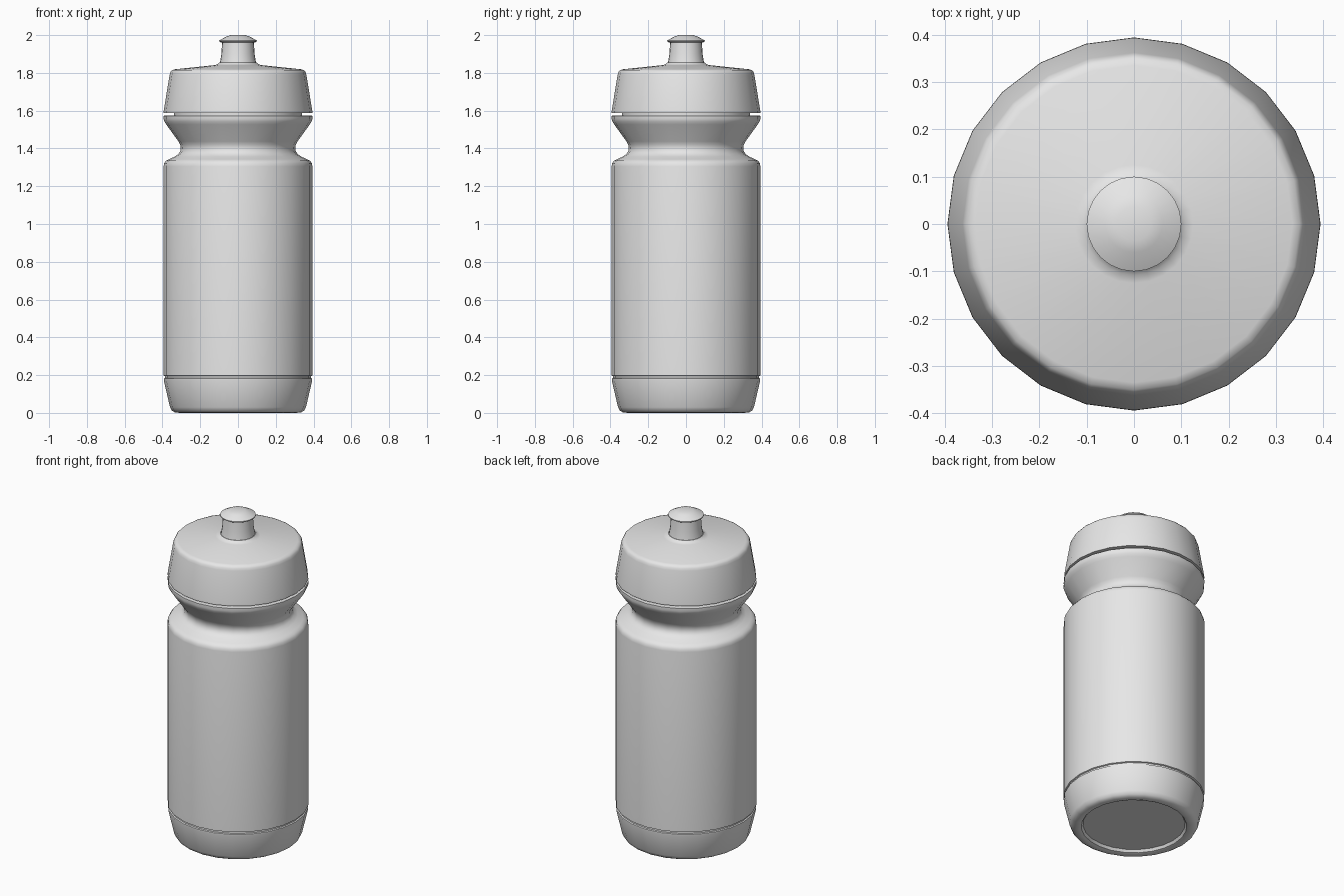
import bpy, bmesh, math

if "Cube" in bpy.data.objects:
    bpy.data.objects.remove(bpy.data.objects["Cube"])

SIDES = 24

grey = bpy.data.materials.new("light_grey_plastic")
grey.use_nodes = True
grey.diffuse_color = (0.8, 0.8, 0.8, 1)
grey.node_tree.nodes["Principled BSDF"].inputs["Base Color"].default_value = (0.8, 0.8, 0.8, 1)


def lathe(name, profile, angle=35):
    """Revolve (radius, height) points around z; radius 0 closes an end."""
    bm = bmesh.new()
    rings = []
    for r, z in profile:
        if r == 0:
            rings.append([bm.verts.new((0, 0, z))] * SIDES)
        else:
            rings.append([bm.verts.new((r * math.cos(2 * math.pi * i / SIDES),
                                        r * math.sin(2 * math.pi * i / SIDES), z))
                          for i in range(SIDES)])
    for low, high in zip(rings, rings[1:]):
        for i in range(SIDES):
            j = (i + 1) % SIDES
            bm.faces.new(dict.fromkeys((low[i], low[j], high[j], high[i])))
    bmesh.ops.recalc_face_normals(bm, faces=bm.faces)
    mesh = bpy.data.meshes.new(name)
    bm.to_mesh(mesh)
    bm.free()
    mesh.materials.append(grey)
    obj = bpy.data.objects.new(name, mesh)
    bpy.context.collection.objects.link(obj)
    bpy.ops.object.select_all(action='DESELECT')
    obj.select_set(True)
    bpy.context.view_layer.objects.active = obj
    bpy.ops.object.shade_smooth_by_angle(angle=math.radians(angle))
    return obj


# Bottle: recessed foot, base band, groove, straight wall, pinched grip, collar
lathe("bottle_body", [
    (0, 0.02), (0.285, 0.02), (0.295, 0.005), (0.31, 0.0), (0.335, 0.003),
    (0.35, 0.012), (0.36, 0.03), (0.393, 0.172), (0.393, 0.182),
    (0.386, 0.185), (0.386, 0.194), (0.394, 0.197),
    (0.394, 1.305), (0.391, 1.322), (0.381, 1.335), (0.365, 1.343),
    (0.335, 1.357), (0.316, 1.370), (0.306, 1.385), (0.303, 1.402),
    (0.306, 1.420), (0.315, 1.437), (0.380, 1.527), (0.390, 1.543),
    (0.394, 1.556), (0.394, 1.573), (0.34, 1.575), (0.34, 1.60), (0, 1.60)])

# Screw lid with a gently domed top
lathe("lid", [
    (0, 1.588), (0.394, 1.588), (0.393, 1.602), (0.362, 1.79),
    (0.358, 1.804), (0.350, 1.814), (0.335, 1.819),
    (0.125, 1.841), (0.108, 1.845), (0.098, 1.855), (0, 1.855)])

# Drinking spout
lathe("spout", [
    (0, 1.84), (0.098, 1.84), (0.094, 1.862), (0.088, 1.90),
    (0.084, 1.962), (0, 1.962)])

# Flared mouthpiece on the spout
lathe("mouthpiece", [
    (0, 1.96), (0.092, 1.962), (0.1, 1.967), (0.1, 1.972),
    (0.060, 1.993), (0.036, 2.0), (0, 2.0)], angle=18)
